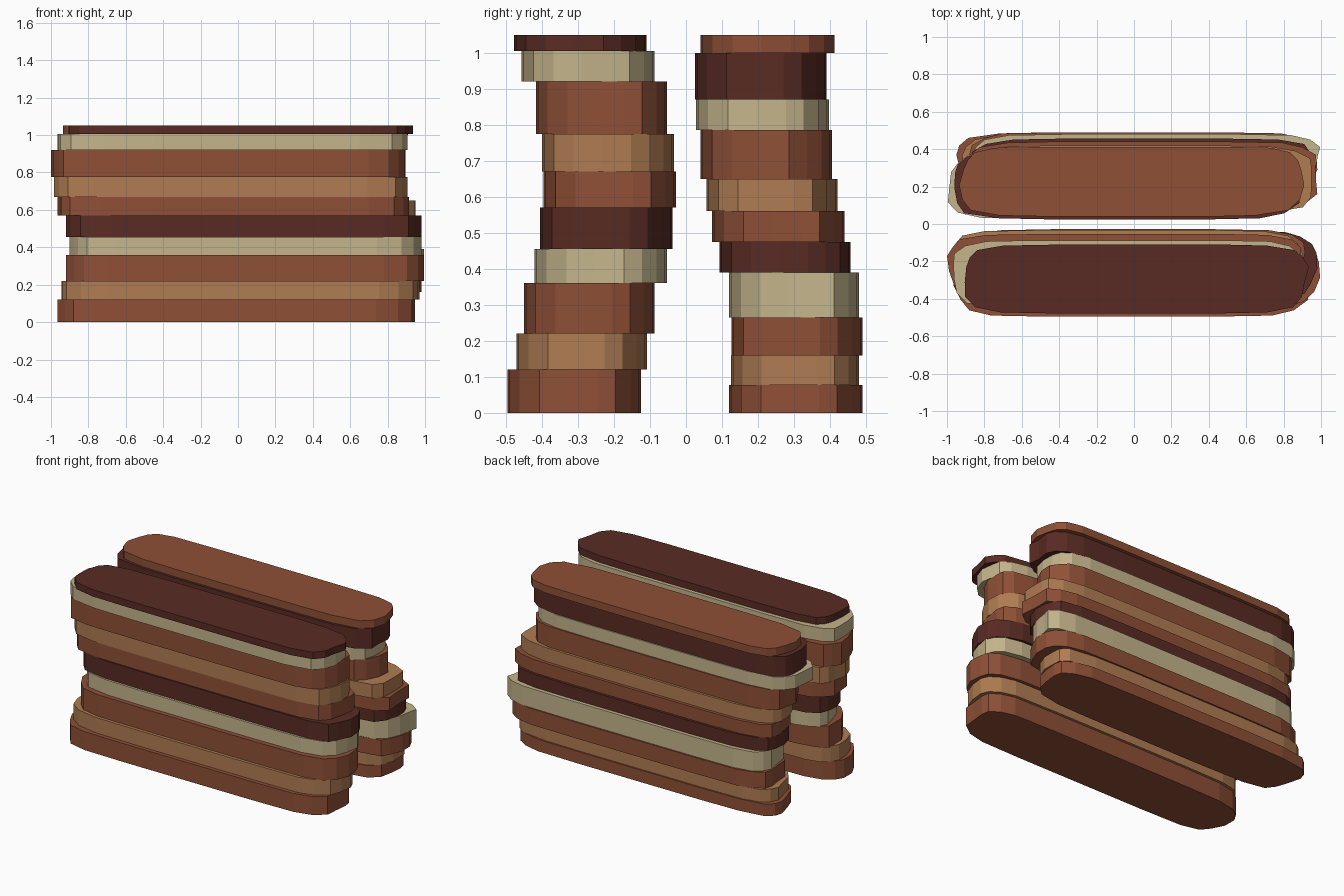
import bpy, bmesh, random

random.seed(7)


def lin(hexcol):
    out = []
    for i in (0, 2, 4):
        c = int(hexcol[i:i + 2], 16) / 255
        out.append(c / 12.92 if c <= 0.04045 else ((c + 0.055) / 1.055) ** 2.4)
    return (*out, 1)


mats = {}
for key, name, col in (("r", "rust_brown", "8f5037"), ("t", "tan", "b07c52"),
                       ("c", "cream", "c5b58c"), ("d", "dark_brown", "592b23")):
    mats[key] = bpy.data.materials.new(name)
    mats[key].diffuse_color = lin(col)

# Worn end shape: position across the slab (-1..1) and inset from the tip
END = ((-1, 0.50), (-0.97, 0.22), (-0.82, 0.07), (-0.52, 0.015), (-0.1, 0.0),
       (0.35, 0.0), (0.62, 0.02), (0.84, 0.07), (0.97, 0.20), (1, 0.48))


def end_points(tip, sign, y0, y1, skew):
    """Irregular end of a slab; positive skew pushes the tip towards y1."""
    insets = []
    for v, d in END:
        wobble = random.uniform(-0.012, 0.018) if abs(v) < 0.9 else random.uniform(-0.04, 0.04)
        insets.append(d + 0.035 * (1 - skew * v) + wobble)
    least = min(insets)
    mid, half = (y0 + y1) / 2, (y1 - y0) / 2
    return [(tip - sign * (d - least), mid + v * half) for (v, _), d in zip(END, insets)]


def slab(name, colour, z0, z1, y0, y1, x0, x1, skew_l, skew_r):
    outline = end_points(x1, 1, y0, y1, skew_r) + end_points(x0, -1, y0, y1, skew_l)[::-1]
    bm = bmesh.new()
    lower = [bm.verts.new((x, y, z0)) for x, y in outline]
    upper = [bm.verts.new((x, y, z1)) for x, y in outline]
    bm.faces.new(lower[::-1])
    bm.faces.new(upper)
    n = len(outline)
    for i in range(n):
        j = (i + 1) % n
        bm.faces.new((lower[i], lower[j], upper[j], upper[i]))
    me = bpy.data.meshes.new(name)
    bm.to_mesh(me)
    bm.free()
    me.materials.append(mats[colour])
    bpy.context.collection.objects.link(bpy.data.objects.new(name, me))


def stack(name, layers):
    z = 0
    for i, (colour, top, *rest) in enumerate(layers):
        slab(f"{name}_slab_{i + 1}", colour, z, top, *rest)
        z = top


# Each layer: colour, top height, y range, x range, left and right end skew
stack("front", (
    ("r", 0.12, -0.495, -0.125, -0.965, 0.945, 0.2, 0.3),
    ("t", 0.22, -0.470, -0.108, -0.945, 0.97, 0.6, 0.5),
    ("r", 0.36, -0.450, -0.087, -0.92, 0.995, 0.7, 0.2),
    ("c", 0.455, -0.420, -0.053, -0.90, 0.98, 0.3, 0.7),
    ("d", 0.57, -0.405, -0.037, -0.92, 0.98, -0.3, 0.0),
    ("r", 0.67, -0.395, -0.028, -0.965, 0.915, -0.4, 0.3),
    ("t", 0.775, -0.400, -0.033, -0.985, 0.905, 0.2, -0.3),
    ("r", 0.92, -0.417, -0.053, -1.0, 0.895, 0.0, 0.2),
    ("c", 1.005, -0.457, -0.087, -0.965, 0.905, 0.0, 0.4),
    ("d", 1.05, -0.478, -0.110, -0.905, 0.935, 0.0, 0.5),
))
stack("back", (
    ("r", 0.078, 0.120, 0.490, -0.95, 0.91, 0.3, 0.0),
    ("t", 0.16, 0.125, 0.480, -0.92, 0.915, 0.0, 0.3),
    ("r", 0.265, 0.127, 0.490, -0.88, 0.98, 0.2, 0.0),
    ("c", 0.39, 0.120, 0.480, -0.87, 0.995, 0.0, 1.3),
    ("d", 0.475, 0.093, 0.457, -0.89, 0.96, -0.3, 0.2),
    ("r", 0.56, 0.072, 0.440, -0.89, 0.98, 0.3, 0.0),
    ("t", 0.65, 0.057, 0.420, -0.90, 0.95, 0.0, -0.2),
    ("r", 0.785, 0.040, 0.405, -0.935, 0.88, 0.2, 0.3),
    ("c", 0.87, 0.028, 0.397, -0.995, 0.85, -1.2, 0.0),
    ("d", 1.0, 0.025, 0.390, -0.96, 0.89, -0.3, 0.0),
    ("r", 1.05, 0.040, 0.413, -0.935, 0.91, -0.2, 0.4),
))
